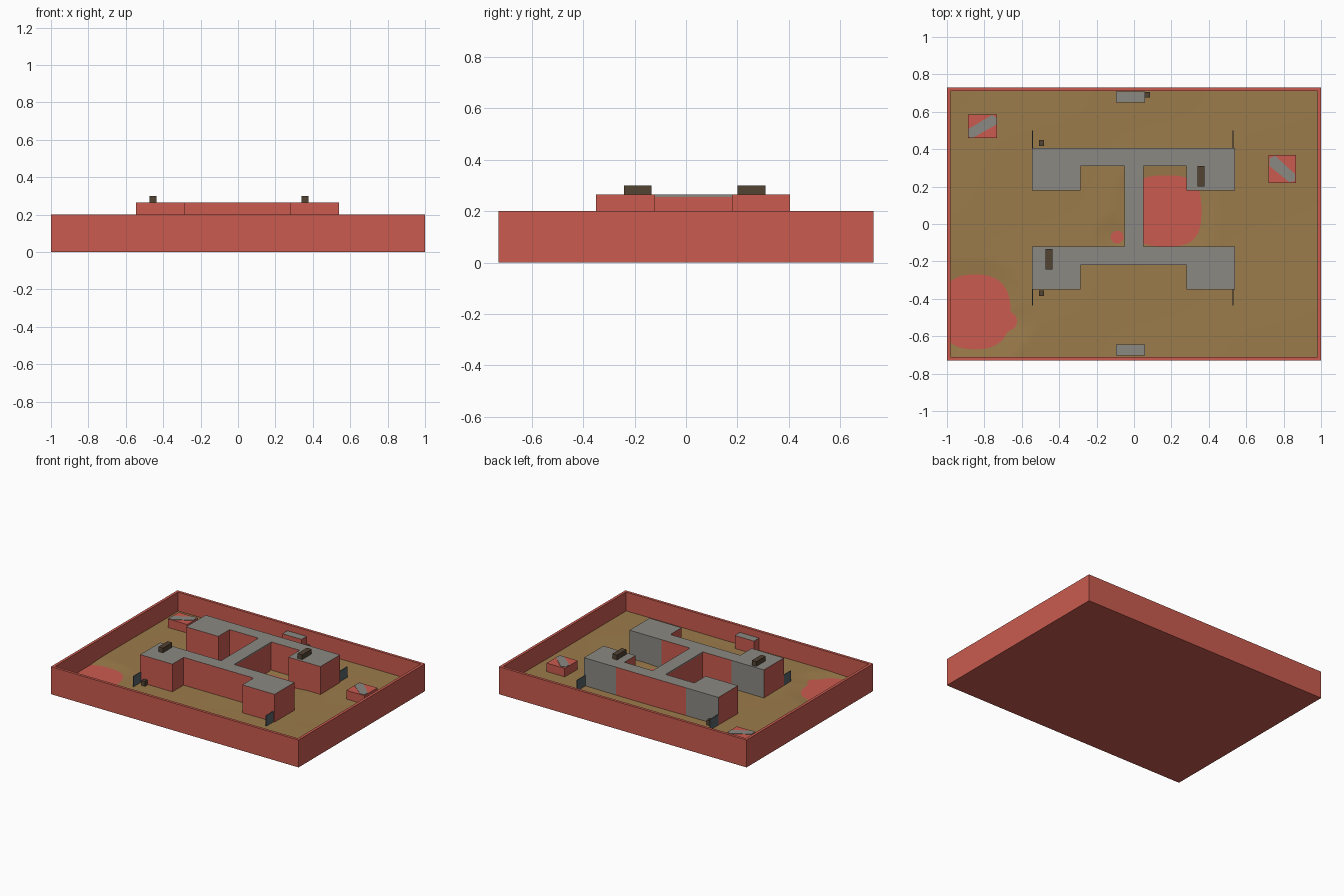
import bpy, bmesh, math
from mathutils import Vector

if "Cube" in bpy.data.objects:
    bpy.data.objects.remove(bpy.data.objects["Cube"])


def material(name, rgb):
    m = bpy.data.materials.new(name)
    m.diffuse_color = (*rgb, 1)
    m.use_nodes = True
    m.node_tree.nodes["Principled BSDF"].inputs["Base Color"].default_value = m.diffuse_color
    return m


RED = material("brick red", (0.59, 0.105, 0.078))
GREY = material("roof grey", (0.26, 0.25, 0.225))
TAN = material("dry ground", (0.33, 0.2, 0.07))
BROWN = material("dark brown", (0.085, 0.056, 0.033))
SLATE = material("slate", (0.10, 0.125, 0.14))
SLAB = 0.055   # top of the base slab
FLOOR = 0.05   # parts start slightly below the ground


def finish(name, bm, mats, rule=None):
    bmesh.ops.recalc_face_normals(bm, faces=bm.faces)
    bm.normal_update()
    if rule:
        for f in bm.faces:
            f.material_index = rule(f)
    me = bpy.data.meshes.new(name)
    bm.to_mesh(me)
    bm.free()
    for m in mats:
        me.materials.append(m)
    ob = bpy.data.objects.new(name, me)
    bpy.context.collection.objects.link(ob)
    return ob


def prism(name, pts, z0, z1, mats, rule=None):
    bm = bmesh.new()
    base = bm.faces.new([bm.verts.new((x, y, z0)) for x, y in pts])
    ext = bmesh.ops.extrude_face_region(bm, geom=[base], use_keep_orig=True)
    for v in ext["geom"]:
        if isinstance(v, bmesh.types.BMVert):
            v.co.z = z1
    return finish(name, bm, mats, rule)


def box(name, x0, x1, y0, y1, z0, z1, mats, rule=None):
    return prism(name, [(x0, y0), (x1, y0), (x1, y1), (x0, y1)], z0, z1, mats, rule)


def grey_top(f):
    return 1 if f.normal.z > 0.5 else 0


# Walled yard: a block with its top inset and sunk
bm = bmesh.new()
bmesh.ops.create_cube(bm, size=1)
for v in bm.verts:
    v.co = Vector((v.co.x * 2, v.co.y * 1.46, (v.co.z + 0.5) * 0.2))
bm.normal_update()
top = [f for f in bm.faces if f.normal.z > 0.5]
bmesh.ops.inset_region(bm, faces=top, thickness=0.02, use_even_offset=True)
ret = bmesh.ops.extrude_face_region(bm, geom=top)
bmesh.ops.delete(bm, geom=top, context='FACES_ONLY')
for v in ret["geom"]:
    if isinstance(v, bmesh.types.BMVert):
        v.co.z = SLAB
finish("yard_wall", bm, [RED])

# Uneven ground sheet, dipping below the red slab in a few patches
DIPS = [(-0.85, -0.47, 0.19, 0.2, 2.5), (-0.67, -0.52, 0.045, 0.05, 2),
        (0.17, 0.07, 0.19, 0.19, 3), (-0.09, -0.07, 0.035, 0.035, 2)]


def ground_height(x, y):
    h = 1 + 0.3 * math.sin(5 * x + 1) * math.cos(6 * y)
    for cx, cy, rx, ry, p in DIPS:
        d = (abs((x - cx) / rx) ** p + abs((y - cy) / ry) ** p) ** (1 / p)
        h = min(h, (d - 1) * max(rx, ry) * 12)
    return SLAB + 0.007 * max(h, -0.5)


bm = bmesh.new()
bmesh.ops.create_grid(bm, x_segments=98, y_segments=71, size=1)
for v in bm.verts:
    v.co.x *= 0.98
    v.co.y *= 0.71
    v.co.z = ground_height(v.co.x, v.co.y)
for f in bm.faces:
    f.smooth = True
finish("ground", bm, [TAN])


# Two U-shaped blocks: grey roof, grey rear faces on the wings
def u_block(name, back, bar, wing):
    pts = [(-0.545, wing), (-0.285, wing), (-0.285, bar), (0.28, bar), (0.28, wing),
           (0.54, wing), (0.54, back), (0.28, back), (-0.285, back), (-0.545, back)]

    def rule(f):
        c = f.calc_center_median()
        rear_wing = f.normal.y > 0.5 and abs(c.x) > 0.285
        return 1 if f.normal.z > 0.5 or rear_wing else 0
    prism(name, pts, FLOOR, 0.265, [RED, GREY], rule)


u_block("rear_block", 0.405, 0.31, 0.18)
u_block("front_block", -0.12, -0.22, -0.35)

# Link between the blocks with a grey roof slab
box("link_walls", -0.05, 0.05, -0.12, 0.31, FLOOR, 0.256, [RED])
box("link_roof", -0.052, 0.052, -0.12, 0.31, 0.256, 0.265, [GREY])

# Chimney stacks
box("chimney_right", 0.34, 0.378, 0.2, 0.31, 0.265, 0.3, [BROWN])
box("chimney_left", -0.473, -0.437, -0.242, -0.135, 0.265, 0.3, [BROWN])

# Thin screen walls at the outer corners
for side, x in (("left", -0.542), ("right", 0.53)):
    box("screen_rear_" + side, x - 0.003, x + 0.003, 0.405, 0.5, FLOOR, 0.14, [SLATE])
    box("screen_front_" + side, x - 0.003, x + 0.003, -0.435, -0.35, FLOOR, 0.14, [SLATE])

# Small crates
for i, (x, y) in enumerate([(-0.495, 0.433), (-0.495, -0.371), (0.071, 0.692)]):
    box(f"crate_{i + 1}", x - 0.014, x + 0.014, y - 0.015, y + 0.015, FLOOR, 0.1, [BROWN])

# Gate lodges against the front and rear walls
box("rear_lodge", -0.097, 0.058, 0.65, 0.708, FLOOR, 0.155, [RED, GREY], grey_top)
box("front_lodge", -0.097, 0.058, -0.703, -0.645, FLOOR, 0.155, [RED, GREY], grey_top)

# Corner sheds with a diagonal grey roof strip
box("left_shed", -0.888, -0.732, 0.46, 0.585, FLOOR, 0.125, [RED])
prism("left_shed_strip", [(-0.885, 0.465), (-0.86, 0.462), (-0.735, 0.532), (-0.735, 0.568),
                          (-0.76, 0.582), (-0.885, 0.508)], 0.124, 0.128, [GREY])
box("right_shed", 0.72, 0.866, 0.22, 0.37, FLOOR, 0.125, [RED])
prism("right_shed_strip", [(0.724, 0.31), (0.83, 0.224), (0.862, 0.23), (0.862, 0.265),
                           (0.755, 0.366), (0.724, 0.35)], 0.124, 0.128, [GREY])
